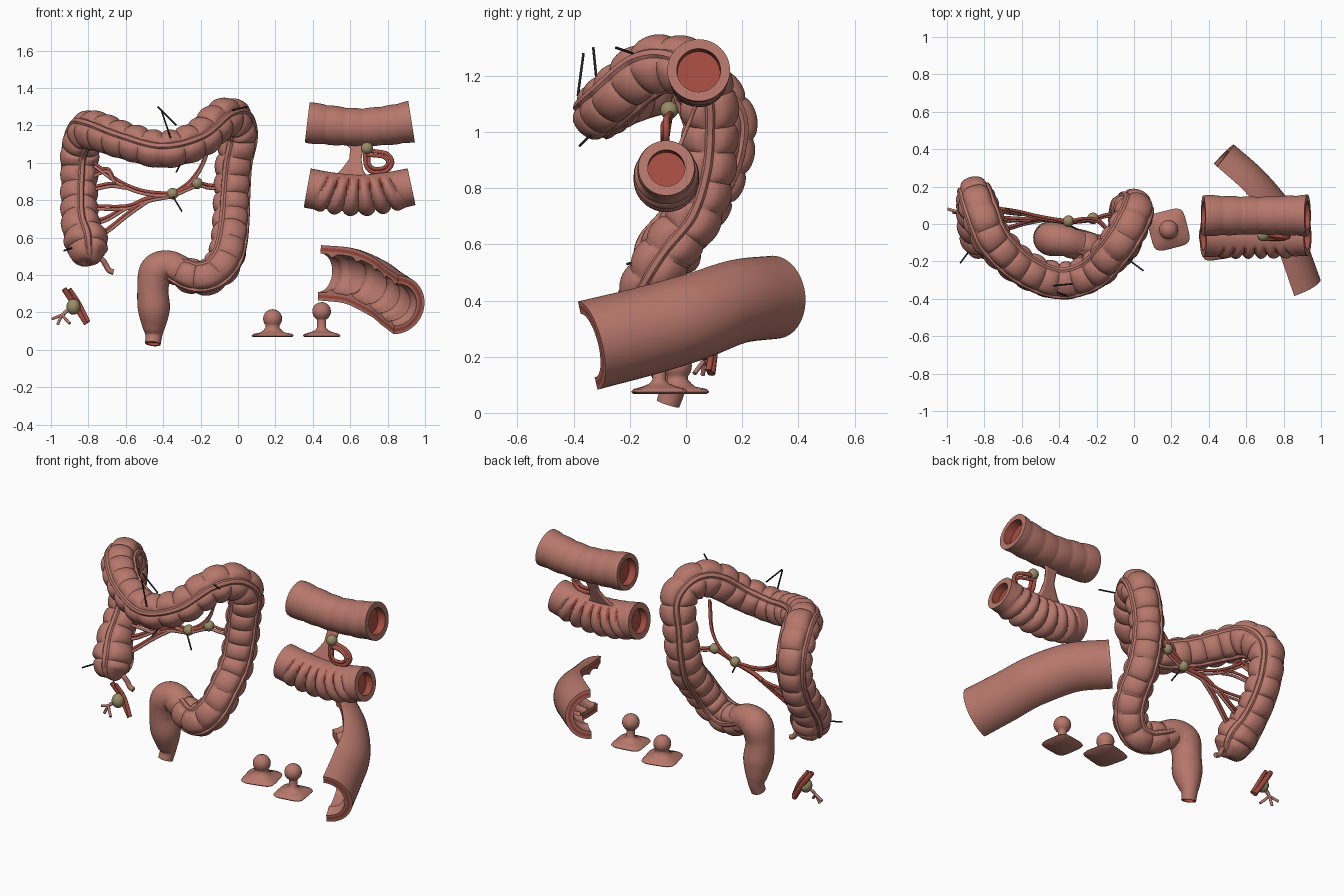
import bpy, bmesh, math
from mathutils import Vector as V

if "Cube" in bpy.data.objects:
    bpy.data.objects.remove(bpy.data.objects["Cube"])

def mat(name, c):
    m = bpy.data.materials.new(name)
    m.diffuse_color = (*c, 1)
    m.use_nodes = True
    m.node_tree.nodes["Principled BSDF"].inputs["Base Color"].default_value = m.diffuse_color
    return m

PINK = mat("tissue_pink", (0.47, 0.185, 0.148))
RED = mat("deep_red", (0.38, 0.075, 0.052))
OLIVE = mat("node_olive", (0.32, 0.265, 0.135))
BLACK = mat("wire_black", (0.02, 0.02, 0.02))
TAU = math.tau

def finish(bm, name, mats, angle=40):
    bmesh.ops.recalc_face_normals(bm, faces=bm.faces)
    me = bpy.data.meshes.new(name)
    bm.to_mesh(me)
    bm.free()
    for m in mats:
        me.materials.append(m)
    me.polygons.foreach_set("use_smooth", [True] * len(me.polygons))
    me.set_sharp_from_angle(angle=math.radians(angle))
    ob = bpy.data.objects.new(name, me)
    bpy.context.collection.objects.link(ob)
    return ob

def sample(pts, step):
    """Catmull-Rom through (x, y, z, r) points -> list of (pos, r, s, tangent)."""
    P = [V(p) for p in pts]
    P = [P[0] * 2 - P[1]] + P + [P[-1] * 2 - P[-2]]
    out = []
    for i in range(1, len(P) - 2):
        a, b, c, d = P[i - 1:i + 3]
        n = max(1, math.ceil((c - b).length / step))
        for k in range(n + (i == len(P) - 3)):
            t = k / n
            out.append(0.5 * (2 * b + (c - a) * t + (2 * a - 5 * b + 4 * c - d) * t * t
                              + (3 * b - a - 3 * c + d) * t ** 3))
    res, s = [], 0
    for i, q in enumerate(out):
        lo, hi = out[max(i - 1, 0)], out[min(i + 1, len(out) - 1)]
        if i:
            s += (q.xyz - lo.xyz).length
        res.append((q.xyz, q.w, s, (hi.xyz - lo.xyz).normalized()))
    return res

def tube(name, pts, mats, seg=8, step=0.02, rf=None, ref=(0, -1, 0.01), twist=0, wall=0, red=None, depth=.05):
    """Swept tube; rf shapes the radius, wall hollows both ends down to a coloured floor."""
    path = sample(pts, step)
    L, n = path[-1][2], V(ref)
    bm, outer, inner = bmesh.new(), [], []
    for p, r, s, t in path:
        n = (n - t * n.dot(t)).normalized()
        b = t.cross(n)
        ro, ri = [], []
        for k in range(seg):
            a = TAU * k / seg
            d = n * math.cos(a + twist * s / L) + b * math.sin(a + twist * s / L)
            ro.append(bm.verts.new(p + d * (rf(r, s, a, L) if rf else r)))
            if wall and min(s, L - s) < depth:
                ri.append(bm.verts.new(p + d * (r - wall)))
        outer.append(ro)
        if ri:
            inner.append((s < L / 2, ri))
    def skin(A, B, mi=0):
        for k in range(seg):
            j = (k + 1) % seg
            f = bm.faces.new((A[k], A[j], B[j], B[k]))
            f.material_index = 1 if red and mi == 0 and red(sm, TAU * (k + .5) / seg) else mi
    for i in range(len(outer) - 1):
        sm = path[i][2]
        skin(outer[i], outer[i + 1])
    sm = -1
    if wall:
        first = [r for e, r in inner if e]
        last = [r for e, r in inner if not e][::-1]
        for rim, well in ((outer[0], first), (outer[-1], last)):
            skin(rim, well[0])
            for A, B in zip(well, well[1:]):
                skin(A, B, 1)
            bm.faces.new(well[-1]).material_index = 1
    else:
        bm.faces.new(outer[0])
        bm.faces.new(outer[-1])
    return finish(bm, name, mats)

def haustra(period, amp, band=0.15):
    """Pouches between three raised lengthwise muscle bands."""
    def f(r, s, a, L):
        d = abs((a + TAU / 6) % (TAU / 3) - TAU / 6)
        if d < band:
            return r * (1 - amp * 0.3)
        k = min(1, (d - band) / 0.4)
        return r * (1 - amp + amp * k ** .5 * abs(math.sin(math.pi * s / period)) ** 0.5)
    return f

def ball(name, c, r, m, stretch=1):
    bm = bmesh.new()
    bmesh.ops.create_uvsphere(bm, u_segments=20, v_segments=12, radius=r)
    for v in bm.verts:
        v.co = V((v.co.x, v.co.y, v.co.z * stretch)) + V(c)
    finish(bm, name, [m], 180)

def line(name, pts, r, m, off=(0, 0, 0)):
    tube(name, [(*(V(p) + V(off)), r) for p in pts], [m], seg=10)

# Large bowel: caecum, ascending, transverse, descending, sigmoid
tube("colon", [
    (-.79, -.13, .465, .01), (-.79, -.125, .475, .06), (-.80, -.105, .51, .1), (-.81, -.07, .57, .122),
    (-.84, -.01, .66, .108), (-.85, .08, .78, .103), (-.85, .14, .92, .103), (-.845, .14, 1.06, .108),
    (-.81, .04, 1.16, .112), (-.75, -.09, 1.165, .11), (-.6, -.23, 1.115, .104), (-.4, -.305, 1.07, .104),
    (-.22, -.255, 1.12, .106), (-.1, -.13, 1.225, .11), (-.03, -.02, 1.235, .11), (.005, .07, 1.15, .108),
    (-.02, .085, 1.0, .103), (-.03, .075, .85, .103), (-.035, .03, .7, .103), (-.045, -.06, .58, .103),
    (-.07, -.12, .48, .103), (-.13, -.15, .405, .1), (-.21, -.145, .385, .098),
    (-.29, -.115, .41, .092), (-.36, -.09, .445, .08)],
    [PINK], 66, .007, haustra(.1, .19), twist=math.pi / 3)
tube("rectum", [
    (-.29, -.11, .42, .075), (-.37, -.09, .448, .083), (-.435, -.08, .42, .092), (-.455, -.08, .33, .083),
    (-.45, -.07, .22, .086), (-.45, -.055, .13, .064), (-.45, -.05, .08, .046), (-.455, -.064, .032, .042)],
    [PINK, RED], 32, .01, ref=(0, -1, .3), wall=.01, depth=.02)
line("appendix", [(-.78, -.1, .49), (-.73, -.09, .485), (-.705, -.08, .45), (-.69, -.08, .425), (-.665, -.08, .415)],
     .015, PINK)

# Vessels fanning from the two lymph nodes to the bowel, arteries paired with veins
hub, mid = (-.35, .015, .835), (-.48, .03, .81)
fans = [
    [hub, (-.5, .04, .85), (-.63, .07, .9), (-.77, .09, 1.0)],
    [(-.6, .06, .88), (-.68, .07, .89), (-.78, .09, .87)],
    [hub, mid, (-.6, .03, .77), (-.78, .04, .77)],
    [mid, (-.58, .01, .74), (-.68, -.02, .66), (-.75, -.04, .61)],
    [(-.6, .03, .77), (-.7, .02, .71), (-.77, 0, .69)],
    [(-.66, .07, .91), (-.7, .08, .97), (-.78, .1, .94)],
    [hub, (-.26, .03, .9), (-.19, .02, 1.0), (-.14, -.03, 1.15)],
    [hub, (-.22, .03, .89), (-.15, .05, .88), (-.06, .06, .88)]]
for i, pts in enumerate(fans):
    line("artery_%d" % i, pts, .0085, RED)
    line("vein_%d" % i, pts, .0085, PINK, (0, -.01, -.017))
line("trunk_artery", [(-.2, .03, .9), hub, mid, (-.55, .03, .78)], .013, RED)
ball("node_hub", hub, .031, OLIVE)
ball("node_side", (-.22, .03, .89), .031, OLIVE)

# Thin pointer wires
wires = [((-.43, -.33, 1.3), (-.33, -.32, 1.2)), ((-.41, -.365, 1.28), (-.36, -.385, 1.13)),
         ((-.33, -.38, .95), (-.31, -.34, .99)), ((-.36, .0, .84), (-.3, -.03, .74)),
         ((.05, -.25, 1.3), (-.03, -.19, 1.28)), ((-.93, -.21, .53), (-.87, -.13, .55))]
for i, w in enumerate(wires):
    line("pointer_wire_%d" % i, w, .0045, BLACK)

# Two short bowel samples, smooth above and folded below
def ripple(r, s, a, L):
    return r * (.95 + .05 * abs(math.sin(math.pi * s / .1)) ** .6)

FOLD, FL = .058, .556
def wave(s, a):
    """Folds fan out from the band on top."""
    return abs(math.sin(math.pi * ((s - FL / 2) * (1 - .14 * (1 - math.cos(a)))) / FOLD))

def folds(r, s, a, L):
    fade = min(1, max(0, min(s, L - s) - .05) / .06)
    low = min(1, max(0, (1 - math.cos(a)) - .08) / .5)
    return r * (1 + fade * low * (.32 * wave(s, a) ** .6 - .22))

tube("smooth_sample", [(.37, .045, 1.215, .112), (.5, .045, 1.2, .106), (.65, .045, 1.19, .102),
                       (.8, .045, 1.2, .106), (.928, .045, 1.22, .112)],
     [PINK, RED], 48, .01, ripple, ref=(0, 0, 1), wall=.034)
tube("folded_sample", [(.37, -.07, .865, .106), (.5, -.07, .842, .106), (.65, -.07, .83, .106),
                       (.8, -.07, .845, .104), (.928, -.07, .872, .1)],
     [PINK, RED], 56, .006, folds, ref=(0, 0, 1), wall=.034,
     red=lambda s, a: wave(s, a) < .42 and .55 < min(a, TAU - a) < 1.35 and .09 < s < .42)

# Membrane joining the samples
bm = bmesh.new()
rows = []
for z, x0, x1 in ((1.13, .56, .72), (1.08, .6, .67), (1.02, .595, .66), (.96, .55, .67), (.91, .49, .7), (.87, .46, .72)):
    y = -.05 + (z - .9) * .4
    rows.append([bm.verts.new((x0 + (x1 - x0) * k / 6, y, z)) for k in range(7)])
for a, b in zip(rows, rows[1:]):
    for k in range(6):
        bm.faces.new((a[k], a[k + 1], b[k + 1], b[k]))
ob = finish(bm, "membrane", [PINK])
ob.modifiers.new("thickness", "SOLIDIFY").thickness = .014

# Looping vessels beside the membrane
loop = [(.67, -.05, 1.065), (.74, -.06, 1.06), (.8, -.07, 1.045), (.825, -.07, 1.0), (.79, -.07, .955),
        (.72, -.07, .95), (.685, -.07, .985), (.68, -.06, 1.05)]
line("loop_artery", loop, .012, RED)
line("loop_vein", [((x - .745) * .72 + .745, y - .01, (z - 1) * .62 + 1) for x, y, z in loop], .01, RED)
ball("node_loop", (.69, -.06, 1.078), .032, OLIVE)

# Opened half of a bowel, layered wall shown on the cut edges
bm = bmesh.new()
path = sample([(.435, .315, .412, .148), (.59, .175, .395, .15), (.71, .02, .34, .155),
               (.775, -.15, .29, .158), (.845, -.35, .24, .161)], .012)
N, ends = 28, []
rings = []
for i, (p, r, s, t) in enumerate(path):
    side = -t.cross(V((0, 0, 1))).normalized()
    up = t.cross(side)
    up = up if up.z > 0 else -up
    fold = .018 * abs(math.sin(math.pi * s / .17)) ** 12
    at = lambda q, k: p + q * (up * math.cos(math.pi * k / N) + side * math.sin(math.pi * k / N))
    layers = (r, r - .014, r - .032, r - .045 - fold)
    prof = [at(r, k) for k in range(N + 1)] + [at(layers[1], N), at(layers[2], N)]
    prof += [at(layers[3], k) for k in range(N, -1, -1)] + [at(layers[2], 0), at(layers[1], 0)]
    rings.append([bm.verts.new(c) for c in prof])
    if i in (0, len(path) - 1):
        ends.append([[bm.verts.new(at(q, k)) for k in range(N + 1)] for q in layers])
M = len(rings[0])
for a, b in zip(rings, rings[1:]):
    for k in range(M):
        f = bm.faces.new((a[k], a[(k + 1) % M], b[(k + 1) % M], b[k]))
        f.material_index = int(k in (N + 1, M - 2))
for e in ends:
    for j in range(3):
        for k in range(N):
            bm.faces.new((e[j][k], e[j][k + 1], e[j + 1][k + 1], e[j + 1][k])).material_index = int(j == 1)
bmesh.ops.remove_doubles(bm, verts=bm.verts, dist=.0005)
finish(bm, "opened_bowel", [PINK, RED])

# Polyps: rounded square plates flowing into a knob
def polyp(name, cx, cy, neck, zneck, r, zc, rot, w=1):
    prof = [(.001, 5, .068), (.095 * w, 5, .068), (.102 * w, 5, .075), (.094 * w, 5, .085), (.06, 3, .093),
            (neck + .012, 2, .104), (neck, 2, .118), (neck, 2, zneck)]
    start = math.asin(min(1, neck / r))
    for i in range(10):
        a = math.pi - start - (math.pi - start) * i / 9
        prof.append((max(.0005, r * math.sin(a)), 2, zc + r * math.cos(a)))
    bm, rings = bmesh.new(), []
    for h, n, z in prof:
        ring = []
        for k in range(40):
            a = TAU * k / 40
            q = h / (abs(math.cos(a)) ** n + abs(math.sin(a)) ** n) ** (1 / n)
            ring.append(bm.verts.new((cx + q * math.cos(a + rot), cy + q * math.sin(a + rot), z)))
        rings.append(ring)
    for a, b in zip(rings, rings[1:]):
        for k in range(40):
            bm.faces.new((a[k], a[(k + 1) % 40], b[(k + 1) % 40], b[k]))
    finish(bm, name, [PINK], 60)

polyp("broad_polyp", .185, -.03, .038, .128, .051, .166, .25)
polyp("stalked_polyp", .447, -.095, .024, .16, .05, .205, .15, .93)

# Separate lymph node with its vessels
ball("node_sample", (-.88, .075, .23), .037, OLIVE, 1.15)
line("sample_artery", [(-.93, .085, .325), (-.88, .1, .25), (-.81, .09, .14)], .015, RED)
line("sample_vein", [(-.9, .08, .325), (-.85, .095, .25), (-.8, .08, .15)], .011, RED)
for i, e in enumerate([(-.995, .08, .165), (-.965, .06, .135), (-.9, .03, .14)]):
    line("sample_branch_%d" % i, [(-.88, .075, .23), (-.935, .065, .19), e], .008, PINK)
